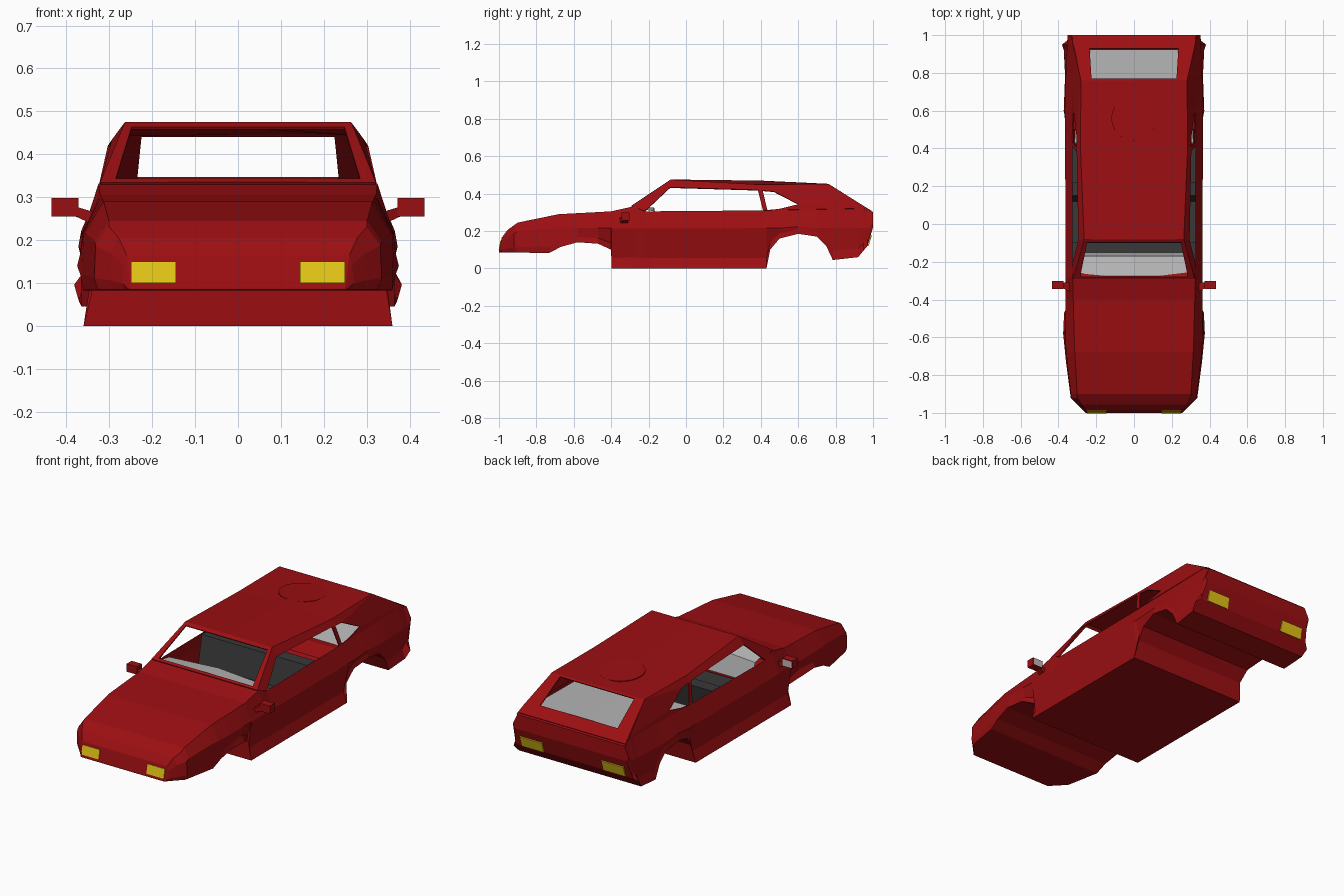
import bpy, bmesh

if "Cube" in bpy.data.objects:
    bpy.data.objects.remove(bpy.data.objects["Cube"])


def material(name, rgb):
    m = bpy.data.materials.new(name)
    m.diffuse_color = (*rgb, 1)
    m.use_nodes = True
    m.node_tree.nodes["Principled BSDF"].inputs["Base Color"].default_value = m.diffuse_color
    return m


RED = material("red_paint", (0.33, 0.0045, 0.006))
YELLOW = material("lamp_yellow", (0.78, 0.56, 0.008))
DARK = material("dark_trim", (0.04, 0.04, 0.04))
GREY = material("grey_trim", (0.5, 0.5, 0.5))


def make(name, polys, mat, thick=0, mirror=False):
    """Object from a list of polygons, optionally mirrored in x and thickened."""
    bm = bmesh.new()
    polys = list(polys)
    if mirror:
        polys += [[(-x, y, z) for x, y, z in reversed(p)] for p in polys]
    for p in polys:
        bm.faces.new([bm.verts.new(v) for v in p])
    bmesh.ops.remove_doubles(bm, verts=bm.verts, dist=0.0005)
    bmesh.ops.dissolve_degenerate(bm, edges=bm.edges, dist=0.0002)
    bmesh.ops.recalc_face_normals(bm, faces=bm.faces)
    me = bpy.data.meshes.new(name)
    bm.to_mesh(me)
    bm.free()
    ob = bpy.data.objects.new(name, me)
    bpy.context.collection.objects.link(ob)
    me.materials.append(mat)
    if thick:
        mod = ob.modifiers.new("thickness", 'SOLIDIFY')
        mod.thickness, mod.offset = thick, 0
    return ob


def box(x0, x1, y0, y1, z0, z1, lean=0):
    """Six quads; lean moves the top along y."""
    b = [(x0, y0, z0), (x1, y0, z0), (x1, y1, z0), (x0, y1, z0)]
    t = [(x, y + lean, z1) for x, y, _ in b]
    return [b[::-1], t] + [[b[i], b[(i + 1) % 4], t[(i + 1) % 4], t[i]] for i in range(4)]


def lerp(curve, y):
    for (a, u), (b, v) in zip(curve, curve[1:]):
        if y <= b:
            return u + (v - u) * (y - a) / (b - a)
    return curve[-1][1]


# Side profiles (y, z) of the lower body
TOP = [(-1, .09), (-.985, .165), (-.955, .205), (-.9, .245), (-.68, .29), (-.4, .305),
       (-.28, .332), (-.22, .305), (.4, .31), (.95, .32), (1, .30)]
BOTTOM = [(-1, .085), (-.73, .083), (-.67, .115), (-.58, .14), (-.47, .132), (-.4, .10),
          (-.399, 0), (.43, 0), (.45, .10), (.5, .16), (.6, .185), (.7, .17),
          (.75, .12), (.785, .045), (.92, .06), (.97, .12), (1, .22)]
# Half widths along y: lower edge, waist, crease and shoulder
LOW = [(-1, .25), (-.92, .325), (-.73, .36), (-.58, .375), (-.47, .37), (-.4, .335),
       (-.399, .36), (.43, .36), (.45, .345), (.6, .372), (.785, .365), (.9, .365),
       (.95, .382), (.97, .355), (1, .34)]
WAIST = [(-1, .255), (-.92, .335), (-.73, .36), (-.58, .368), (-.4, .338), (.43, .338),
         (.6, .368), (.785, .36), (1, .35)]
CREASE = [(-1, .25), (-.92, .332), (-.65, .362), (.7, .365), (1, .352)]
SHOULDER = [(-1, .25), (-.92, .30), (-.65, .315), (-.28, .325), (1, .325)]


def section(y):
    b, t = lerp(BOTTOM, y), lerp(TOP, y)
    h = t - b
    crease_z = min(max(.215, b + .3 * h), b + .7 * h)
    return [(0, y, b), (lerp(LOW, y), y, b), (lerp(WAIST, y), y, b + .18 * h),
            (lerp(CREASE, y), y, crease_z), (lerp(SHOULDER, y), y, t), (0, y, t)]


stations = sorted({y for y, _ in TOP + BOTTOM + [(-.92, 0)]})
polys = []
for ya, yb in zip(stations, stations[1:]):
    a, b = section(ya), section(yb)
    for i in range(5):
        if i == 4 and -.23 < (ya + yb) / 2 < .97:
            continue                      # open cabin
        polys.append([a[i], a[i + 1], b[i + 1], b[i]])
polys += [section(-1), section(1)]
make("lower_body", polys, RED, mirror=True)


# Greenhouse: side panels drawn in (y, z), pushed out to the tumblehome
def side(y, z):
    return (lerp([(.30, .327), (.42, .30), (.475, .26)], z), y, z)


SIDES = [
    [(-.29, .332), (-.22, .305), (-.085, .432), (-.08, .472)],                # front pillar
    [(-.08, .472), (-.085, .432), (.385, .418), (.41, .415), (.4, .445)],     # roof rail
    [(.4, .445), (.41, .415), (.47, .41), (.76, .449)],
    [(.385, .418), (.41, .415), (.435, .311), (.412, .31)],                   # middle pillar
    [(.76, .449), (.47, .41), (.6, .342), (.95, .33)],                        # rear quarter
    [(.435, .311), (.5, .318), (.6, .342), (.95, .33), (.95, .32)],
    [(.95, .33), (1, .30), (.95, .32)],
]
panels = [[side(*p) for p in poly] for poly in SIDES]


def slope(x, p, q, f):
    """Point on the sloped line p-q (y, z) at fraction f."""
    return (x, p[0] + (q[0] - p[0]) * f, p[1] + (q[1] - p[1]) * f)


# Windscreen and rear window surrounds, as half rings
for p, q, x0, x1, f0, f1 in [((-.29, .332), (-.08, .472), .285, .248, .06, .92),
                             ((.99, .305), (.76, .449), .235, .225, .27, .96)]:
    o0, o1 = side(*p), side(*q)
    i0, i1 = slope(x0, p, q, f0), slope(x1, p, q, f1)
    m0, m1 = slope(0, p, q, f0), slope(0, p, q, f1)
    panels += [[o0, o1, i1, i0], [(0, *p), o0, i0, m0], [(0, *q), m1, i1, o1]]
# Roof: centre line (y, z) and its lower outer edge
ROOF = [(-.08, .472, .472), (.4, .466, .445), (.76, .449, .449)]
for (ya, ca, ea), (yb, cb, eb) in zip(ROOF, ROOF[1:]):
    panels.append([(0, ya, ca), side(ya, ea), side(yb, eb), (0, yb, cb)])
make("greenhouse", panels, RED, thick=.007, mirror=True)

# Round roof patch, lying almost flush
bpy.ops.mesh.primitive_cylinder_add(vertices=24, radius=.12, depth=.004,
                                    location=(0, .56, .46), rotation=(-.047, 0, 0))
bpy.context.object.name = "roof_patch"
bpy.context.object.data.materials.append(RED)

# Interior
make("dashboard", [[(0, -.28, .335), (.30, -.28, .325), (.30, -.17, .305), (0, -.17, .325)],
                   [(0, -.17, .325), (.30, -.17, .305), (.30, -.15, .20), (0, -.15, .20)]],
     GREY, mirror=True)
make("rear_shelf", [[(0, .43, .30), (.315, .43, .30), (.285, .925, .33), (0, .925, .34)]],
     GREY, mirror=True)
make("seat_cushion", box(-.325, .325, -.1, .16, .08, .15), DARK)
make("seat_back", box(-.325, .325, .12, .19, .15, .30, .03), DARK)
make("cabin_floor", box(-.33, .33, -.38, .42, .05, .06), DARK)

# Lamps
make("headlights", [[(.145, -1, .10), (.25, -1, .10), (.25, -.99, .15),
                     (.145, -.99, .15)]], YELLOW, thick=.004, mirror=True)
make("tail_lights", [[(.18, .973, .12), (.315, .973, .12), (.315, .991, .178),
                      (.18, .991, .178)]], YELLOW, thick=.006, mirror=True)

# Door mirrors
make("mirror_housings", box(.372, .435, -.345, -.302, .255, .298), RED, mirror=True)
make("mirror_stalks", [[(.335, -.36, .265), (.335, -.31, .265), (.385, -.31, .28), (.385, -.335, .28)],
                       [(.335, -.36, .235), (.335, -.31, .235), (.385, -.31, .258), (.385, -.335, .258)],
                       [(.335, -.36, .265), (.335, -.36, .235), (.385, -.335, .258), (.385, -.335, .28)],
                       [(.335, -.31, .265), (.335, -.31, .235), (.385, -.31, .258), (.385, -.31, .28)]],
     RED, mirror=True)
make("mirror_glass", [[(.376, -.3, .259), (.431, -.3, .259), (.431, -.3, .294), (.376, -.3, .294)]],
     GREY, mirror=True)
